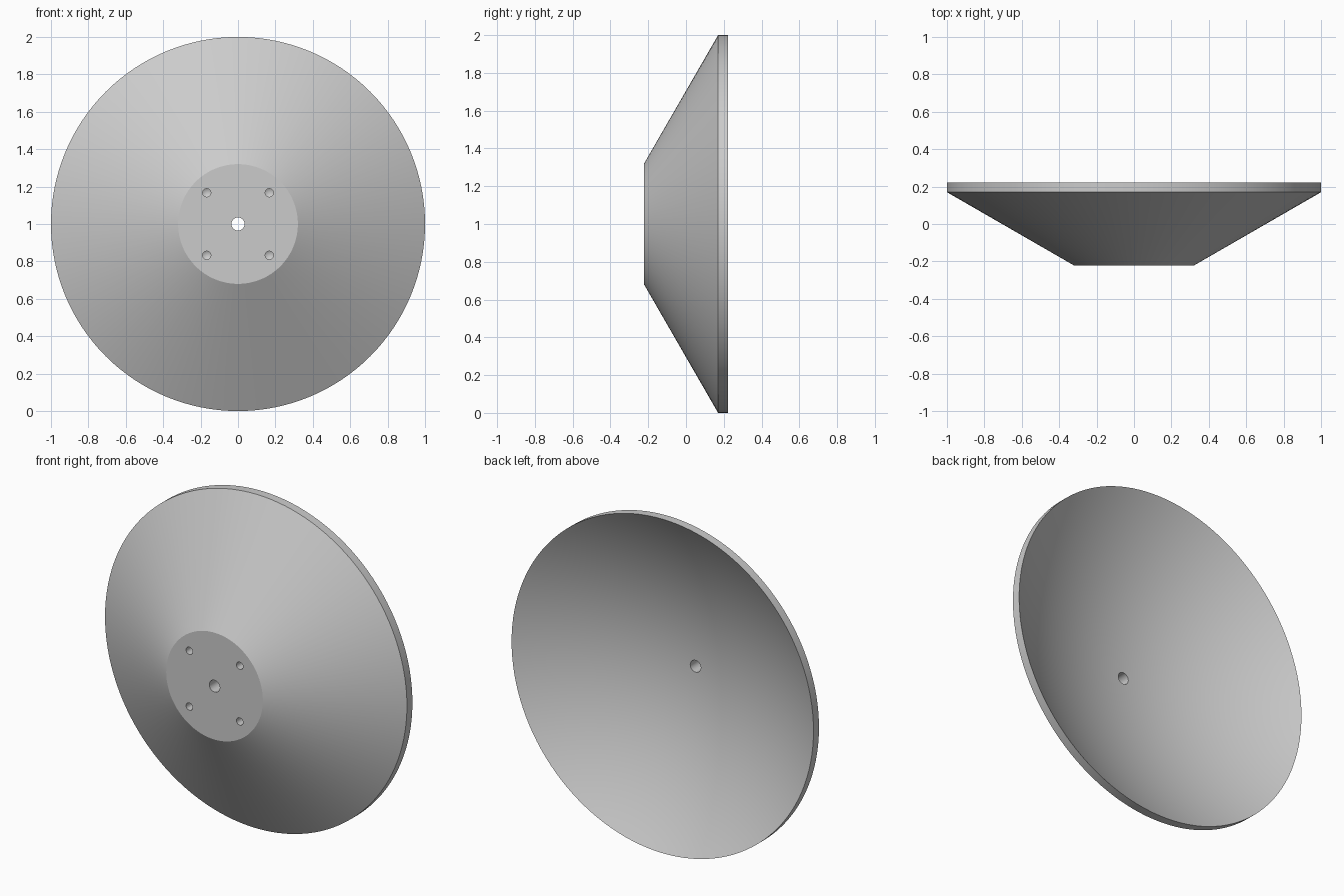
import bpy, bmesh, math
from mathutils import Vector, Matrix

if "Cube" in bpy.data.objects:
    bpy.data.objects.remove(bpy.data.objects["Cube"], do_unlink=True)

HALF = 0.222        # half the depth of the dish
BOWL_DEPTH = 0.3125
BORE = 0.035

grey = bpy.data.materials.new("light_grey")
grey.use_nodes = True
colour = (0.6, 0.6, 0.6, 1)
grey.diffuse_color = colour
grey.node_tree.nodes["Principled BSDF"].inputs["Base Color"].default_value = colour


def lathe(name, profile, centre, steps):
    """Spin a closed (radius, y) profile around the y axis."""
    bm = bmesh.new()
    verts = [bm.verts.new((r, y, 0)) for r, y in profile]
    edges = [bm.edges.new((v, verts[(i + 1) % len(verts)])) for i, v in enumerate(verts)]
    bmesh.ops.spin(bm, geom=verts + edges, cent=(0, 0, 0), axis=(0, 1, 0),
                   angle=math.tau, steps=steps)
    bmesh.ops.remove_doubles(bm, verts=bm.verts, dist=1e-5)
    # Drop the profile's edges that lie on the axis
    loose = [e for e in bm.edges if not e.link_faces]
    bmesh.ops.delete(bm, geom=loose, context='EDGES')
    bmesh.ops.recalc_face_normals(bm, faces=bm.faces)
    bmesh.ops.transform(bm, matrix=Matrix.Translation(Vector(centre)), verts=bm.verts)
    mesh = bpy.data.meshes.new(name)
    bm.to_mesh(mesh)
    bm.free()
    mesh.materials.append(grey)
    obj = bpy.data.objects.new(name, mesh)
    bpy.context.collection.objects.link(obj)
    return obj


# Dish: flat mount, conical back, thin rim, parabolic bowl and a centre bore
RINGS = 28
profile = [(BORE, -HALF), (0.32, -HALF), (1, 0.17)]
for i in range(RINGS + 1):
    r = 1 + (BORE - 1) * i / RINGS
    profile.append((r, HALF - BOWL_DEPTH * (1 - r * r)))
dish = lathe("dish", profile, (0, 0, 1), 128)

# Four blind drilled holes in the mount
drill = [(0, -0.05), (0.022, -0.05), (0.022, 0.06), (0, 0.073)]
for sx in (-1, 1):
    for sz in (-1, 1):
        cutter = lathe("hole_cutter", drill, (sx * 0.167, -HALF, 1 + sz * 0.167), 24)
        cutter.hide_render = True
        bpy.context.view_layer.objects.active = dish
        mod = dish.modifiers.new("mount_hole", 'BOOLEAN')
        mod.operation = 'DIFFERENCE'
        mod.solver = 'EXACT'
        mod.object = cutter
        bpy.ops.object.modifier_apply(modifier=mod.name)
        bpy.data.objects.remove(cutter, do_unlink=True)

# Smooth surfaces with crisp edges
bpy.ops.object.select_all(action='DESELECT')
dish.select_set(True)
bpy.context.view_layer.objects.active = dish
bpy.ops.object.shade_smooth_by_angle(angle=math.radians(20))
